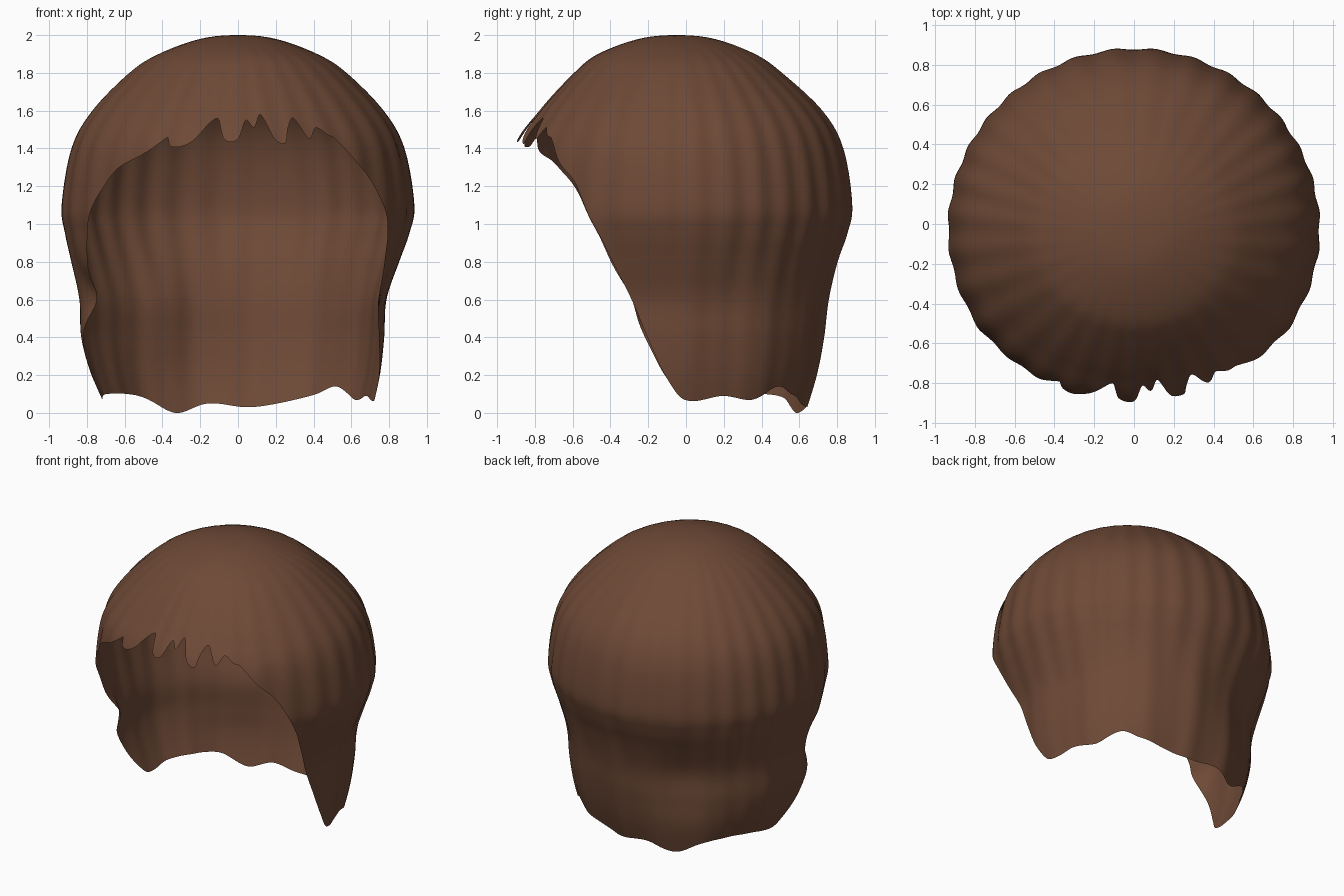
import bpy
import bmesh
from math import sin, cos, radians, exp, hypot

default_cube = bpy.data.objects.get("Cube")
if default_cube:
    bpy.data.objects.remove(default_cube, do_unlink=True)

COLUMNS = 540
ROWS = 56

# Shell profile from crown to nape: height, reach to -x, +x, back, front
PROFILE = [
    (2.0, 0, 0, 0, 0),
    (1.98, .2, .2, .2, .2),
    (1.9, .42, .42, .41, .42),
    (1.8, .575, .575, .55, .55),
    (1.6, .77, .77, .755, .74),
    (1.4, .88, .88, .86, .88),
    (1.1, .932, .932, .905, .9),
    (.95, .915, .905, .88, .9),
    (.8, .885, .85, .83, .9),
    (.6, .845, .78, .785, .9),
    (.4, .835, .768, .76, .9),
    (.2, .78, .745, .72, .9),
    (0, .69, .7, .66, .9),
]

# Hem height by angle in degrees, from the front towards +x and round
FRINGE = [(-26, 1.46), (-24, 1.41), (-17, 1.43), (-8, 1.56), (-5, 1.45),
          (0, 1.45), (3, 1.55), (6, 1.51), (9, 1.58), (13, 1.45), (17, 1.43),
          (18.5, 1.5), (22, 1.56), (26, 1.45), (30, 1.51), (34, 1.47)]
SIDE_AND_NAPE = [(37, 1.45), (44, 1.33), (52.5, 1.2), (61, .95), (65, .8),
                 (70, .63), (77, .4), (84, .2), (92, .07), (109, .09),
                 (122, .07), (135, .14), (145, .1), (162, .05), (176, .03),
                 (193, .05), (208, 0), (222, .08), (233, .1), (250, .1),
                 (268, .08), (276, .2), (283, .4), (290, .63), (295, .8),
                 (299, .95), (306, 1.15), (316, 1.3), (327, 1.38),
                 (334, 1.46)]
HEM = FRINGE + SIDE_AND_NAPE


def hem_slope(i):
    (a, za), (b, zb) = HEM[max(i - 1, 0)], HEM[min(i + 1, len(HEM) - 1)]
    return (zb - za) / (b - a)


def hem_height(angle):
    """Smooth curve through the hem points."""
    if angle > HEM[-1][0]:
        angle -= 360
    for i, ((a, za), (b, zb)) in enumerate(zip(HEM, HEM[1:])):
        if a <= angle <= b:
            t = (angle - a) / (b - a)
            rise = t * t * (3 - 2 * t)
            bend = hem_slope(i) * t * (1 - t) ** 2
            bend -= hem_slope(i + 1) * t * t * (1 - t)
            return max(0, za + (zb - za) * rise + (b - a) * bend)
    return HEM[0][1]


def profile_at(u):
    """Smooth curve through the profile rows."""
    i = min(int(u), len(PROFILE) - 2)
    t = u - i
    p1, p2 = PROFILE[i], PROFILE[i + 1]
    if i:
        p0 = PROFILE[i - 1]
    else:
        p0 = (p2[0],) + tuple(-r for r in p2[1:])
    p3 = PROFILE[min(i + 2, len(PROFILE) - 1)]
    return [b + .5 * t * (c - a + t * (2 * a - 5 * b + 4 * c - d
                                       + t * (3 * (b - c) + d - a)))
            for a, b, c, d in zip(p0, p1, p2, p3)]


def find_row(height):
    low, high = 0, len(PROFILE) - 1
    for _ in range(30):
        mid = (low + high) / 2
        if profile_at(mid)[0] > height:
            low = mid
        else:
            high = mid
    return low


def bump(value, centre, width):
    return exp(-((value - centre) / width) ** 2)


def shell_point(angle, u):
    z, left, right, back, front = profile_at(u)
    th = radians(angle)
    dx, dy = sin(th), -cos(th)
    wide = right if dx > 0 else left
    deep = back if dy > 0 else front
    if wide < 1e-6:
        return 0, -.05, z
    r = 1 / hypot(dx / wide, dy / deep)
    # Fine strands on the dome, broader folds towards the nape
    fade = min(1, r / .9) ** 2
    low = min(1, max(0, (1 - z) / .4))
    r += .005 * fade * (1 - .6 * low) * cos(31 * th + 1.2 * sin(3 * th))
    r += .007 * low * sin(13 * th + sin(2 * th))
    # Nape corners: one fuller, the other pinched under the dome and flared
    r += .025 * low * bump(angle, 135, 20)
    flare = max(0, 1 - z / .35) - bump(z, .58, .22)
    r += .045 * flare * bump(angle, 214, 24)
    # Inward tuck on one side lock
    r -= .07 * bump(angle, 290, 6) * bump(z, .6, .14)
    return r * dx, r * dy - .05 + .025 * fade, z


# Hair shell
bm = bmesh.new()
crown = bm.verts.new(shell_point(0, 0))
columns = []
for c in range(COLUMNS):
    angle = 360 * c / COLUMNS
    end = find_row(hem_height(angle))
    columns.append([bm.verts.new(shell_point(angle, end * j / ROWS))
                    for j in range(1, ROWS + 1)])
for c, col in enumerate(columns):
    nxt = columns[(c + 1) % COLUMNS]
    bm.faces.new((crown, col[0], nxt[0]))
    for j in range(ROWS - 1):
        bm.faces.new((col[j], col[j + 1], nxt[j + 1], nxt[j]))
bmesh.ops.recalc_face_normals(bm, faces=bm.faces)
bm.faces.ensure_lookup_table()
if bm.faces[0].normal.z < 0:
    bmesh.ops.reverse_faces(bm, faces=bm.faces)
for face in bm.faces:
    face.smooth = True

mesh = bpy.data.meshes.new("hair_shell")
bm.to_mesh(mesh)
bm.free()
hair = bpy.data.objects.new("hair_shell", mesh)
bpy.context.collection.objects.link(hair)

# Brown hair colour
brown = bpy.data.materials.new("hair brown")
brown.use_nodes = True
colour = (.155, .067, .037, 1)
brown.diffuse_color = colour
shader = brown.node_tree.nodes["Principled BSDF"]
shader.inputs["Base Color"].default_value = colour
shader.inputs["Roughness"].default_value = .7
mesh.materials.append(brown)
